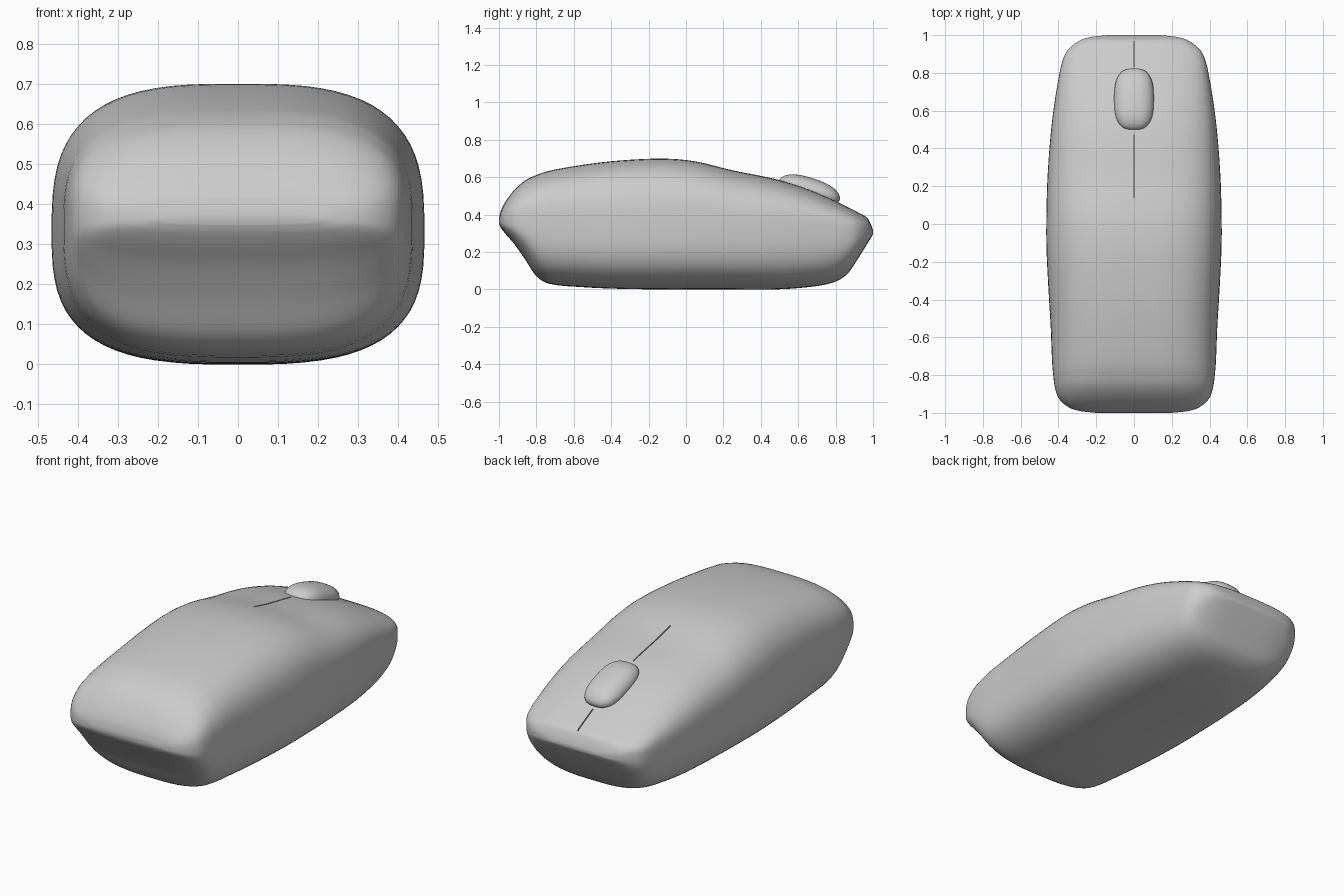
import bpy, bmesh, math

if "Cube" in bpy.data.objects:
    bpy.data.objects.remove(bpy.data.objects["Cube"])

# Body stations from nose to tail: y, top z, bottom z, half width, z of widest line
STATIONS = [
    (-1.00, .380, .350, .20, .365), (-.99, .420, .330, .29, .365),
    (-.965, .470, .297, .355, .362), (-.92, .530, .245, .40, .36),
    (-.86, .583, .160, .42, .36), (-.80, .612, .070, .428, .355),
    (-.73, .635, .030, .434, .345), (-.55, .667, .012, .441, .335),
    (-.35, .690, .003, .453, .33), (-.12, .700, .000, .464, .33),
    (.05, .685, .000, .464, .33), (.25, .637, .000, .458, .33),
    (.48, .590, .000, .441, .33), (.65, .537, .012, .42, .325),
    (.78, .482, .035, .398, .32), (.86, .443, .080, .38, .32),
    (.92, .412, .165, .352, .318), (.97, .382, .245, .29, .312),
    (.99, .345, .278, .23, .308), (1.00, .315, .295, .14, .304)]


def smooth(rows, steps):
    """Catmull-Rom refinement of all station columns."""
    out = []
    for i in range(len(rows) - 1):
        a, b, c, d = (rows[max(0, min(len(rows) - 1, i + k))] for k in (-1, 0, 1, 2))
        for s in range(steps):
            t = s / steps
            ends = []
            for j in range(len(b)):
                h = c[0] - b[0]
                m0 = (c[j] - a[j]) / (c[0] - a[0]) * h
                m1 = (d[j] - b[j]) / (d[0] - b[0]) * h
                ends.append((2*t**3 - 3*t*t + 1) * b[j] + (t**3 - 2*t*t + t) * m0
                            + (3*t*t - 2*t**3) * c[j] + (t**3 - t*t) * m1)
            out.append(tuple(ends))
    return out + [rows[-1]]


def spow(v, p):
    return math.copysign(abs(v) ** p, v)


def finish(bm, name):
    bmesh.ops.recalc_face_normals(bm, faces=bm.faces)
    me = bpy.data.meshes.new(name)
    bm.to_mesh(me)
    bm.free()
    ob = bpy.data.objects.new(name, me)
    bpy.context.collection.objects.link(ob)
    return ob


def loft(rings, name):
    bm = bmesh.new()
    vs = [[bm.verts.new(p) for p in r] for r in rings]
    n = len(vs[0])
    for r, q in zip(vs, vs[1:]):
        for i in range(n):
            bm.faces.new((r[i], r[(i + 1) % n], q[(i + 1) % n], q[i]))
    bm.faces.new(vs[0])
    bm.faces.new(vs[-1])
    return finish(bm, name)


def shade(ob, angle):
    bpy.ops.object.select_all(action='DESELECT')
    ob.select_set(True)
    bpy.context.view_layer.objects.active = ob
    bpy.ops.object.shade_smooth_by_angle(angle=math.radians(angle))


# Body shell: rounded-box cross-sections lofted along y
profile = smooth(STATIONS, 4)


def section(y, top, bot, w, zc, n=72):
    ring = []
    for i in range(n):
        a = 2 * math.pi * (i + .5) / n
        c, s = spow(math.cos(a), 2 / 3), spow(math.sin(a), 2 / 3)
        ring.append((w * c, y, zc + s * ((top - zc) if s > 0 else (zc - bot))))
    return ring


body = loft([section(*p) for p in profile], "mouse_body")


def top_z(y):
    for p, q in zip(profile, profile[1:]):
        if p[0] <= y <= q[0]:
            return p[1] + (q[1] - p[1]) * (y - p[0]) / (q[0] - p[0])


# Thin seams between the buttons, cut along the top surface
for name, y0, y1 in (("rear_seam_cutter", .14, .47), ("nose_seam_cutter", .83, .965)):
    rings = []
    for k in range(9):
        y = y0 + (y1 - y0) * k / 8
        z = top_z(y)
        rings.append([(sx * .003, y, z + dz)
                      for sx, dz in ((-1, -.015), (1, -.015), (1, .03), (-1, .03))])
    cutter = loft(rings, name)
    cutter.hide_render = True
    cutter.hide_viewport = True
    mod = body.modifiers.new(name, 'BOOLEAN')
    mod.operation = 'DIFFERENCE'
    mod.solver = 'EXACT'
    mod.object = cutter
shade(body, 50)

# Scroll wheel: a rounded, tilted dome showing through the top
bm = bmesh.new()
bmesh.ops.create_uvsphere(bm, u_segments=48, v_segments=24, radius=1)
for v in bm.verts:
    r = math.hypot(v.co.x, v.co.y)
    if r > 1e-5:
        c, s = v.co.x / r, v.co.y / r
        r = r ** .85
        v.co.x = .105 * r * spow(c, .72)
        v.co.y = .170 * r * spow(s, .72)
    v.co.z *= .066
wheel = finish(bm, "scroll_wheel")
wheel.location = (0, .66, .531)
wheel.rotation_euler = (-.31, 0, 0)
shade(wheel, 60)
